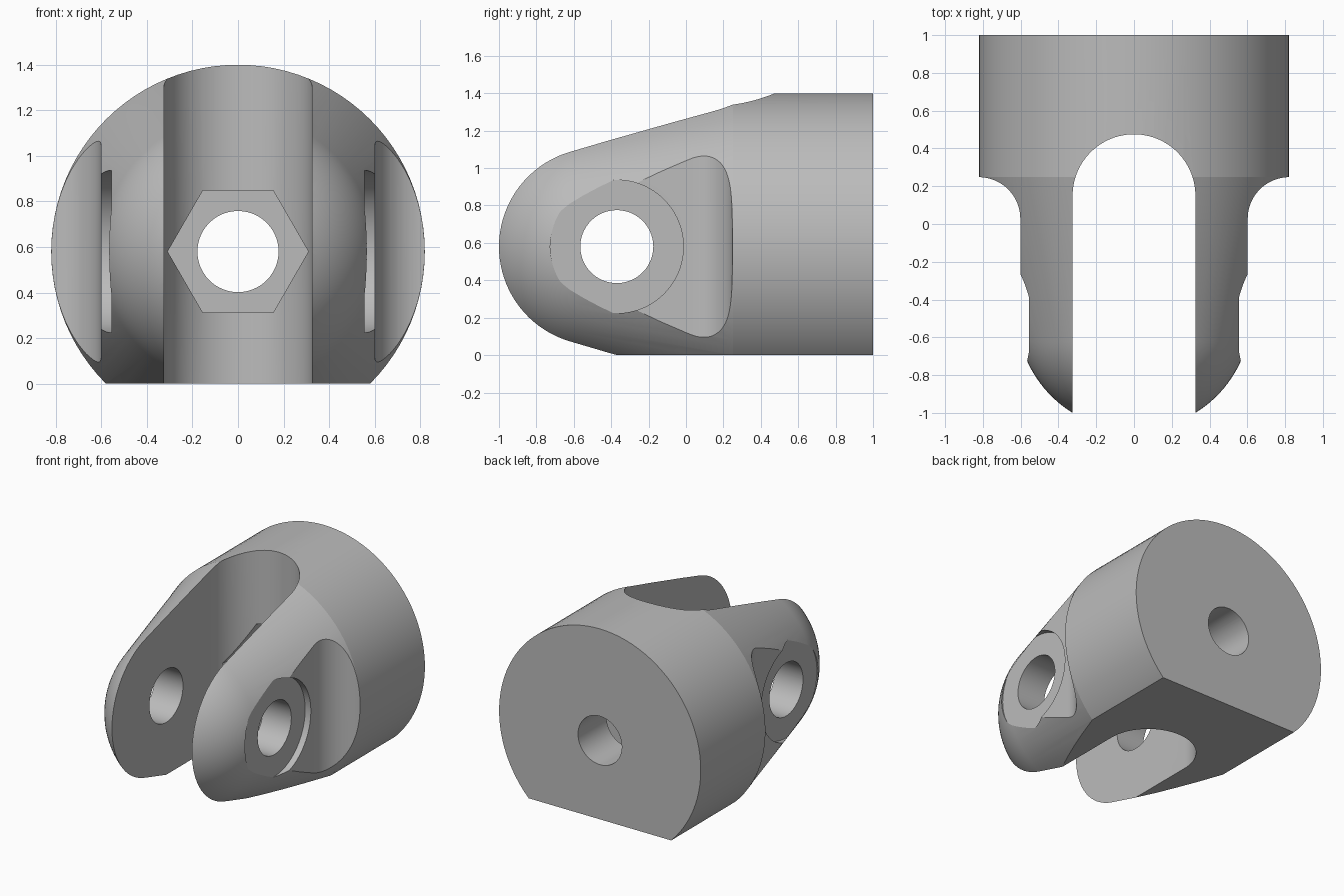
import bpy, bmesh, math
from mathutils import Vector

cube = bpy.data.objects.get("Cube")
if cube:
    bpy.data.objects.remove(cube, do_unlink=True)

AXIS_Z = 0.58      # height of the turned axis
SEG = 96

grey = bpy.data.materials.new("plain_grey")
grey.use_nodes = True
grey.diffuse_color = (0.5, 0.5, 0.5, 1)
grey.node_tree.nodes["Principled BSDF"].inputs["Base Color"].default_value = (0.5, 0.5, 0.5, 1)


def make_object(name, bm):
    bmesh.ops.recalc_face_normals(bm, faces=bm.faces)
    mesh = bpy.data.meshes.new(name)
    bm.to_mesh(mesh)
    bm.free()
    mesh.materials.append(grey)
    obj = bpy.data.objects.new(name, mesh)
    bpy.context.collection.objects.link(obj)
    return obj


def arc(cx, cy, r, start, end, n):
    angles = [math.radians(start + (end - start) * i / n) for i in range(n + 1)]
    return [(cx + r * math.cos(a), cy + r * math.sin(a)) for a in angles]


def circle(cx, cy, r, n=SEG):
    return arc(cx, cy, r, 0, 360, n)[:-1]


def prism(name, outline, axis, lo, hi):
    """Extrude a 2D outline along one axis."""
    place = {"x": lambda a, b, t: (t, a, b),
             "y": lambda a, b, t: (a, t, b),
             "z": lambda a, b, t: (a, b, t)}[axis]
    bm = bmesh.new()
    face = bm.faces.new([bm.verts.new(place(a, b, lo)) for a, b in outline])
    out = bmesh.ops.extrude_face_region(bm, geom=[face])
    verts = [g for g in out["geom"] if isinstance(g, bmesh.types.BMVert)]
    bmesh.ops.translate(bm, verts=verts, vec=Vector(place(0, 0, hi - lo)))
    return make_object(name, bm)


# Turned body: cylinder, cone and a ball nose tangent to the cone
body_r, cone_y, nose_r, slot_half = 0.82, 0.25, 0.62, 0.325
nose_y = -1 + math.sqrt(nose_r ** 2 - slot_half ** 2)
to_rim = math.hypot(cone_y - nose_y, body_r)
tangent = math.degrees(math.atan2(body_r, cone_y - nose_y) + math.acos(nose_r / to_rim))
profile = [(1, 0), (1, body_r), (cone_y, body_r)] + arc(nose_y, 0, nose_r, tangent, 180, 24)

bm = bmesh.new()
ring = [bm.verts.new((r, y, AXIS_Z)) for y, r in profile]
edges = [bm.edges.new(pair) for pair in zip(ring, ring[1:])]
bmesh.ops.spin(bm, geom=ring + edges, cent=(0, 0, AXIS_Z), axis=(0, 1, 0),
               angle=math.tau, steps=SEG, use_duplicate=False)
bmesh.ops.remove_doubles(bm, verts=bm.verts, dist=0.0001)
body = make_object("fork_body", bm)

# Flat underside, central slot, hex recess and rear bore
pin_y = -0.37
cutters = [
    prism("underside_cutter", [(-2, -2), (2, -2), (2, 2), (-2, 2)], "z", -1, 0),
    prism("slot_cutter", [(-slot_half, -1.5), (slot_half, -1.5)]
          + arc(0, 0.15, slot_half, 0, 180, 48), "z", -0.5, 2),
    prism("hex_recess_cutter", circle(0, AXIS_Z, 0.309, 6), "y", 0, 0.67),
    prism("rear_bore_cutter", circle(0, AXIS_Z, 0.178), "y", 0.4, 1.5),
    prism("pin_hole_cutter", circle(pin_y, AXIS_Z, 0.195), "x", -1.5, 1.5),
]

# Side reliefs with a rounded inner corner, and round spot faces
for side, label in ((1, "left"), (-1, "right")):
    relief = [(0.602, -1.5)] + arc(0.822, 0.028, 0.22, 180, 90, 24) + [(1.5, 0.248), (1.5, -1.5)]
    cutters.append(prism(label + "_relief_cutter", [(side * x, y) for x, y in relief], "z", -0.5, 2))
    cutters.append(prism(label + "_spot_face_cutter", circle(pin_y, AXIS_Z, 0.356),
                         "x", side * 0.556, side * 1.4))

# Cut the body and discard the helpers
bpy.ops.object.select_all(action="DESELECT")
body.select_set(True)
bpy.context.view_layer.objects.active = body
for cutter in cutters:
    cutter.hide_render = True
    mod = body.modifiers.new(cutter.name, "BOOLEAN")
    mod.operation = "DIFFERENCE"
    mod.solver = "EXACT"
    mod.object = cutter
    bpy.ops.object.modifier_apply(modifier=mod.name)
    bpy.data.objects.remove(cutter, do_unlink=True)

bpy.ops.object.shade_smooth_by_angle(angle=math.radians(12))
